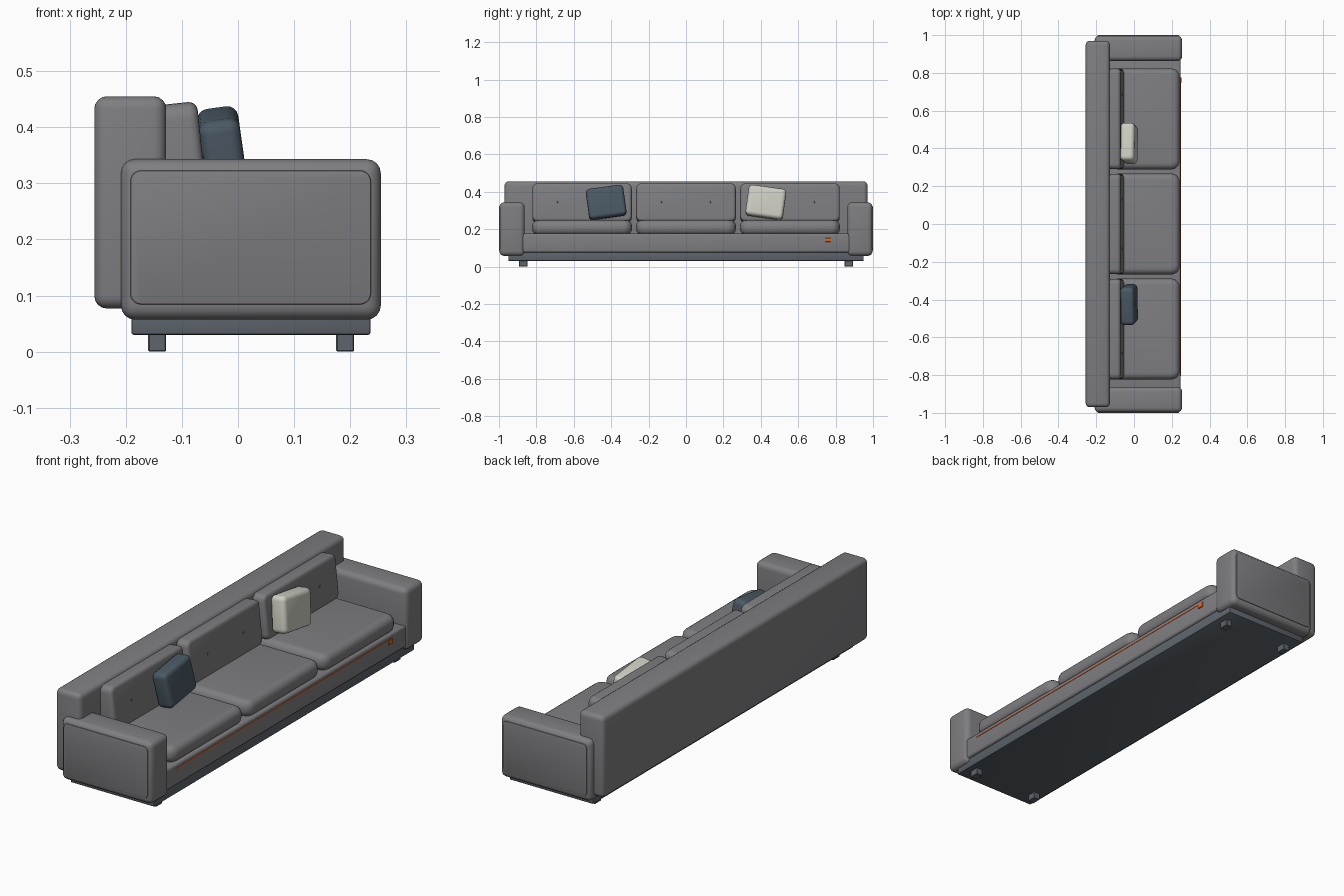
import bpy, bmesh, math
from mathutils import Euler

if "Cube" in bpy.data.objects:
    bpy.data.objects.remove(bpy.data.objects["Cube"])


def material(name, rgb):
    m = bpy.data.materials.new(name)
    m.diffuse_color = (*rgb, 1)
    m.use_nodes = True
    m.node_tree.nodes["Principled BSDF"].inputs["Base Color"].default_value = m.diffuse_color
    return m


slate = material("slate", (0.11, 0.13, 0.15))
navy = material("dark_fabric", (0.07, 0.10, 0.13))
cream = material("cream_fabric", (0.62, 0.62, 0.55))
orange = material("orange_trim", (0.8, 0.13, 0.02))
fabric = material("grey_fabric", (0.21, 0.21, 0.22))


def finish(bm, name, mat):
    me = bpy.data.meshes.new(name)
    bm.to_mesh(me)
    bm.free()
    ob = bpy.data.objects.new(name, me)
    bpy.context.collection.objects.link(ob)
    me.materials.append(mat)
    bpy.ops.object.select_all(action='DESELECT')
    ob.select_set(True)
    bpy.context.view_layer.objects.active = ob
    bpy.ops.object.shade_smooth_by_angle(angle=math.radians(35))
    return ob


def block(name, centre, size, bevel=0.0, corner=0.0, axis=2, rot=(0, 0, 0), mat=fabric, segs=4):
    """Rounded box; corner rounds the edges running along axis, bevel rounds the rest."""
    bm = bmesh.new()
    bmesh.ops.create_cube(bm, size=1)
    for v in bm.verts:
        v.co = [v.co[i] * size[i] for i in range(3)]
    if corner:
        edges = [e for e in bm.edges
                 if abs(e.verts[0].co[axis] - e.verts[1].co[axis]) > 1e-5]
        bmesh.ops.bevel(bm, geom=edges, offset=corner, segments=5, profile=0.5, affect='EDGES')
        half = size[axis] / 2 - 1e-5
        edges = [e for e in bm.edges if abs(e.verts[0].co[axis]) > half
                 and abs(e.verts[0].co[axis] - e.verts[1].co[axis]) < 1e-5]
    else:
        edges = bm.edges[:]
    if bevel:
        bmesh.ops.bevel(bm, geom=edges, offset=bevel, segments=segs, profile=0.5, affect='EDGES')
    ob = finish(bm, name, mat)
    ob.location = centre
    ob.rotation_euler = rot
    return ob


def span(name, x, y, z, **kw):
    """Rounded box given by its extents."""
    r = (x, y, z)
    return block(name, [(a + b) / 2 for a, b in r], [b - a for a, b in r], **kw)


# frame
span("backrest", (-0.256, -0.128), (-0.97, 0.97), (0.077, 0.455), bevel=0.022)
span("seat_base", (-0.2, 0.247), (-0.885, 0.885), (0.075, 0.176), bevel=0.012)
span("plinth", (-0.19, 0.236), (-0.95, 0.95), (0.03, 0.085), bevel=0.004, mat=slate, segs=2)

# arms with side panels, and legs
for s, side in ((-1, "left"), (1, "right")):
    block(f"{side}_arm", (0.023, s * 0.93, 0.2), (0.463, 0.134, 0.286), bevel=0.025)
    block(f"{side}_arm_panel", (0.0225, s * 0.985, 0.2035), (0.429, 0.03, 0.239),
          bevel=0.003, corner=0.02, axis=1, segs=2)
    for x, end in ((0.191, "front"), (-0.144, "back")):
        block(f"{side}_{end}_leg", (x, s * 0.87, 0.018), (0.032, 0.044, 0.036),
              bevel=0.002, mat=slate, segs=1)

# seat and back cushions with buttons
tilt = math.radians(-6)
for i, y in enumerate((-0.556, 0, 0.556), 1):
    span(f"seat_cushion_{i}", (-0.13, 0.242), (y - 0.267, y + 0.267), (0.17, 0.248),
         bevel=0.032, corner=0.045)
    c = (-0.105, y, 0.34)
    block(f"back_cushion_{i}", c, (0.085, 0.532, 0.205), bevel=0.016, corner=0.028,
          axis=0, rot=(0, tilt, 0))
    for s in (-1, 1):
        bm = bmesh.new()
        bmesh.ops.create_uvsphere(bm, u_segments=12, v_segments=8, radius=0.005)
        b = finish(bm, f"button_{i}", slate)
        b.location = (c[0] + 0.042, y + s * 0.13, 0.345)
        b.scale.x = 0.5

# throw pillows
for name, s, mat in (("dark_pillow", -1, navy), ("light_pillow", 1, cream)):
    rot = Euler((math.radians(-8 * s), 0, 0)).to_matrix()
    rot = Euler((0, math.radians(-8), 0)).to_matrix() @ rot
    block(name, (-0.026, s * 0.427, 0.343), (0.074, 0.202, 0.165), bevel=0.02,
          corner=0.022, axis=0, rot=rot.to_euler(), mat=mat)

# orange front trim and tag
span("front_trim", (0.24, 0.249), (-0.805, 0.775), (0.152, 0.158), bevel=0.002, mat=orange, segs=2)
span("trim_tag", (0.24, 0.252), (0.745, 0.775), (0.132, 0.152), bevel=0.003, mat=orange, segs=2)
